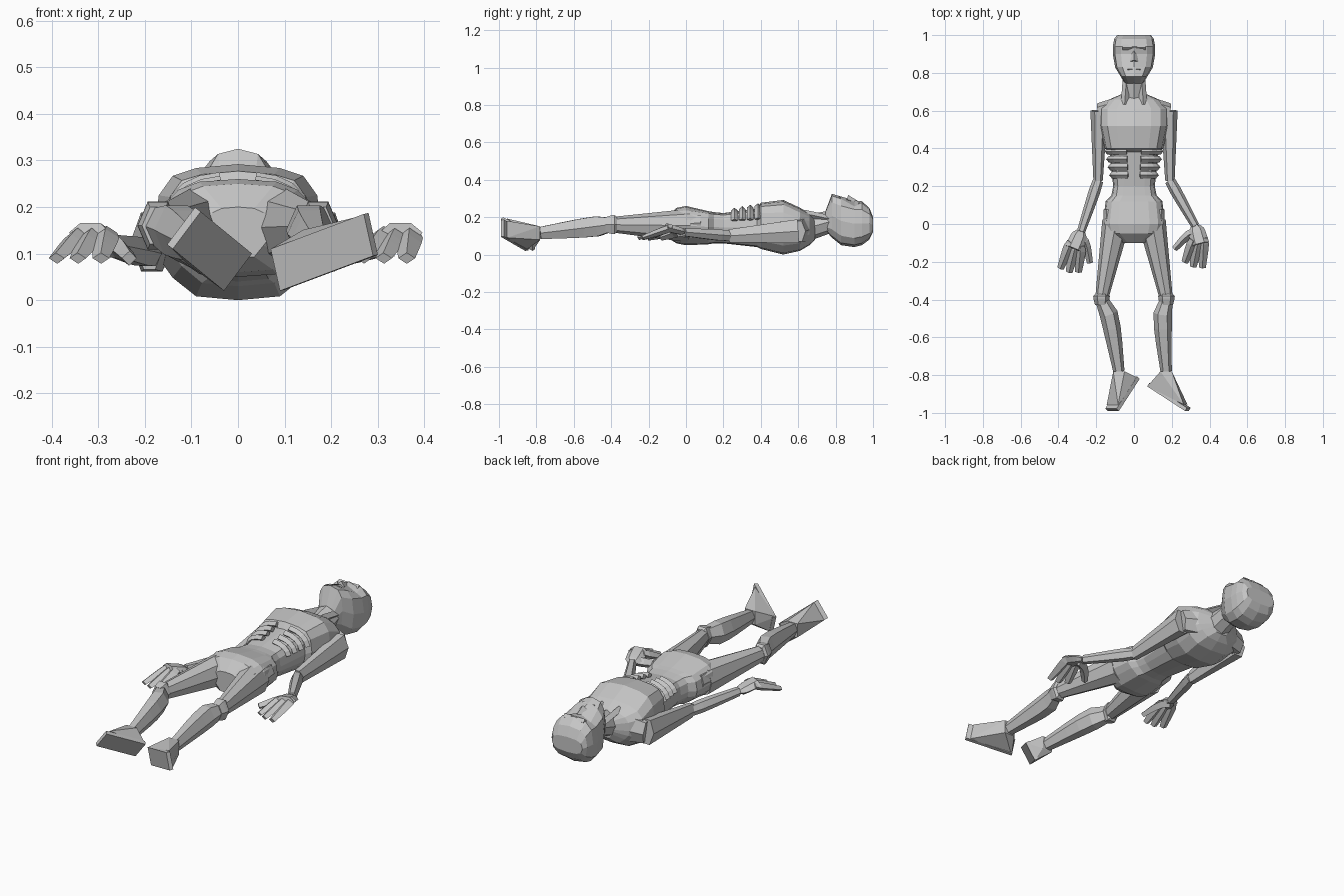
import bpy
import bmesh
from math import sin, cos, pi, copysign
from mathutils import Vector

default = bpy.data.objects.get("Cube")
if default:
    bpy.data.objects.remove(default, do_unlink=True)

GREY = (.56, .56, .56, 1)
UP = Vector((0, 0, 1))
SIDES = (("left", 1), ("right", -1))

skin = bpy.data.materials.new("plain grey")
skin.use_nodes = True
skin.diffuse_color = GREY
skin.node_tree.nodes["Principled BSDF"].inputs["Base Color"].default_value = GREY


def finish(name, bm):
    """Turn a bmesh into a flat shaded object."""
    bmesh.ops.recalc_face_normals(bm, faces=bm.faces[:])
    mesh = bpy.data.meshes.new(name)
    bm.to_mesh(mesh)
    bm.free()
    mesh.materials.append(skin)
    part = bpy.data.objects.new(name, mesh)
    bpy.context.collection.objects.link(part)


def loft(name, rings, sides=6, power=1, axis=None, sculpt=None):
    """Skin rings of (centre, half width, half height) along their path."""
    bm = bmesh.new()
    centres = [ring[0] for ring in rings]
    last = len(rings) - 1
    loops = []
    for i, (centre, width, height) in enumerate(rings):
        ahead = centres[min(i + 1, last)] - centres[max(i - 1, 0)]
        tangent = axis or ahead.normalized()
        across = tangent.cross(UP).normalized()
        upward = across.cross(tangent)
        loop = []
        for k in range(sides):
            angle = 2 * pi * k / sides
            u = copysign(abs(cos(angle)) ** power, cos(angle))
            v = copysign(abs(sin(angle)) ** power, sin(angle))
            point = centre + across * (u * width) + upward * (v * height)
            if sculpt:
                sculpt(point, u, v)
            loop.append(bm.verts.new(point))
        loops.append(loop)
    for near, far in zip(loops, loops[1:]):
        for k in range(sides):
            n = (k + 1) % sides
            bm.faces.new((near[k], near[n], far[n], far[k]))
    bm.faces.new(loops[0])
    bm.faces.new(loops[-1])
    finish(name, bm)


def limb(name, start, end, thick, thin, swell=0, flat=1, sides=6, bow=0):
    """A tapering limb with a muscle swelling near its start."""
    start, end = Vector(start), Vector(end)
    rings = []
    steps = 5
    for i in range(steps + 1):
        t = i / steps
        centre = start.lerp(end, t)
        centre.x += bow * sin(pi * t ** .5)
        radius = thick + (thin - thick) * t + swell * sin(pi * t ** .5)
        rings.append((centre, radius, radius * flat))
    loft(name, rings, sides)


def trunk(name, rows, sides, power, sculpt):
    """A centred body from rows of (y, half width, underside, topside)."""
    rings = [(Vector((0, y, (low + high) / 2)), width, (high - low) / 2)
             for y, width, low, high in rows]
    loft(name, rings, sides, power, Vector((0, -1, 0)), sculpt)


def hull(name, points):
    bm = bmesh.new()
    for point in points:
        bm.verts.new(point)
    result = bmesh.ops.convex_hull(bm, input=bm.verts[:])
    loose = {item for item in result["geom_interior"] + result["geom_unused"]
             if isinstance(item, bmesh.types.BMVert)}
    bmesh.ops.delete(bm, geom=list(loose), context="VERTS")
    finish(name, bm)


# Torso: chest, hollow waist and pelvis, with a shallow centre line
def crease_torso(point, u, v):
    if v > .9 and .1 < point.y < .6:
        point.z -= .008
    if v < -.5 and abs(u) > .6:
        point.z += .015


trunk("torso", [
    (.69, .06, .08, .19), (.66, .13, .05, .22), (.61, .18, .02, .25),
    (.52, .18, 0, .3), (.4, .155, .03, .285), (.38, .13, .04, .255),
    (.2, .11, .06, .23), (.15, .12, .06, .235), (.12, .15, .055, .24),
    (0, .165, .05, .26), (-.05, .15, .06, .25), (-.1, .07, .09, .2)],
    16, .72, crease_torso)

# Ribs: raised bands wrapping round each side, shrinking towards the waist
for side, s in SIDES:
    for k in range(4):
        shrink = k * .008
        band = []
        for j in range(5):
            angle = 1.4 - j * .3
            band.append((Vector((s * (.143 - shrink) * cos(angle) ** .75,
                                 .385 - k * .042,
                                 .16 + (.1 - shrink) * sin(angle) ** .75)), .018, .016))
        loft(f"{side}_rib_{k + 1}", band, 4)


# Head: face upwards, chin raised, eye sockets pressed in
def press_eyes(point, u, v):
    if .87 < point.y < .92 and .3 < abs(u) < .8 and v > 0:
        point.z -= .02


trunk("head", [
    (.745, .05, .13, .23), (.78, .07, .09, .325), (.83, .1, .05, .31),
    (.9, .112, .04, .29), (.94, .112, .05, .285), (.98, .105, .08, .25),
    (1, .09, .12, .2)], 12, .7, press_eyes)
limb("neck", (0, .64, .14), (0, .82, .19), .07, .055, sides=8)
limb("nose", (0, .92, .275), (0, .86, .295), .01, .024, sides=4)
limb("brow", (-.06, .935, .272), (.06, .935, .272), .014, .014, sides=4)
limb("lips", (-.035, .82, .3), (.035, .82, .3), .012, .012, sides=4)

# Collar tendons and hip muscles
for side, s in SIDES:
    limb(f"{side}_tendon", (s * .05, .63, .22), (s * .04, .77, .19), .02, .02, sides=4)
    limb(f"{side}_hip", (s * .13, .08, .17), (s * .125, -.07, .16), .03, .042, flat=1.6)


def swing(angle, length):
    """A step along the ground plane, turned away from straight forward."""
    return Vector((sin(angle), -cos(angle), 0)) * length


def arm(side, s, wrist, bend, fan):
    """Arm with shoulder, palm, thick curled fingers and thumb."""
    wrist = Vector(wrist)
    shoulder = (s * .185, .6, .125)
    elbow = (s * .19, .23, .1)
    limb(f"{side}_shoulder", (s * .06, .63, .14), shoulder, .05, .04, 0, 1.6)
    limb(f"{side}_upper_arm", shoulder, elbow, .046, .025, flat=1.6)
    limb(f"{side}_forearm", elbow, wrist, .028, .022, .004, 1.1)

    knuckles = wrist + swing(bend, .1) + UP * .025
    limb(f"{side}_palm", wrist, knuckles, .025, .048, .012, .5)
    for i in (-1, 0, 1):
        tip = knuckles + swing(fan + i * .4, .125) - UP * .055
        root = knuckles + swing(bend + pi / 2, i * .028) - swing(bend, .03)
        limb(f"{side}_finger_{i + 2}", root, tip, .022, .018, .008, .7, 4)
    root = wrist + swing(bend, .03)
    limb(f"{side}_thumb", root, root + swing(fan - s * .6, .15) - UP * .03,
         .026, .016, sides=4, bow=-s * .02)


arm("left", 1, (.325, -.01, .12), .25, -.3)
arm("right", -1, (-.28, -.04, .12), -.4, -.2)


def leg(side, s, ankle_x, heel, toe, tilt):
    """Leg with knee cap, and a foot made of a sole and a heel wedge."""
    knee = Vector((s * .172, -.4, .16))
    ankle = Vector((ankle_x, -.78, .115))
    limb(f"{side}_thigh", (s * .095, .01, .155), knee, .074, .034, 0, 1.2, 8)
    limb(f"{side}_knee", knee - swing(0, .03), knee + swing(0, .03), .034, .034, .01, 1.35)
    limb(f"{side}_shin", knee, ankle, .034, .03, .016, 1.25, bow=-s * .02)

    heel, toe, tilt = Vector(heel), Vector(toe), Vector(tilt)
    normal = (toe - heel).cross(tilt).normalized()
    normal *= copysign(1, normal.dot(ankle - heel))
    ball = heel.lerp(toe, .9) + normal * .025
    back = [heel - tilt, heel + tilt]
    front = [toe - tilt, toe + tilt]
    hull(f"{side}_sole", back + front + [p + normal * .02 for p in back + front])
    cuff = [ankle + Vector((i, 0, j * 1.2)) * .03 for i in (-1, 1) for j in (-1, 1)]
    hull(f"{side}_heel", cuff + back + [ball - tilt, ball + tilt])


leg("left", 1, .17, (.08, -.86, .065), (.28, -.99, .14), (-.01, 0, .045))
leg("right", -1, -.08, (0, -.82, .06), (-.11, -.99, .15), (.03, 0, .04))
